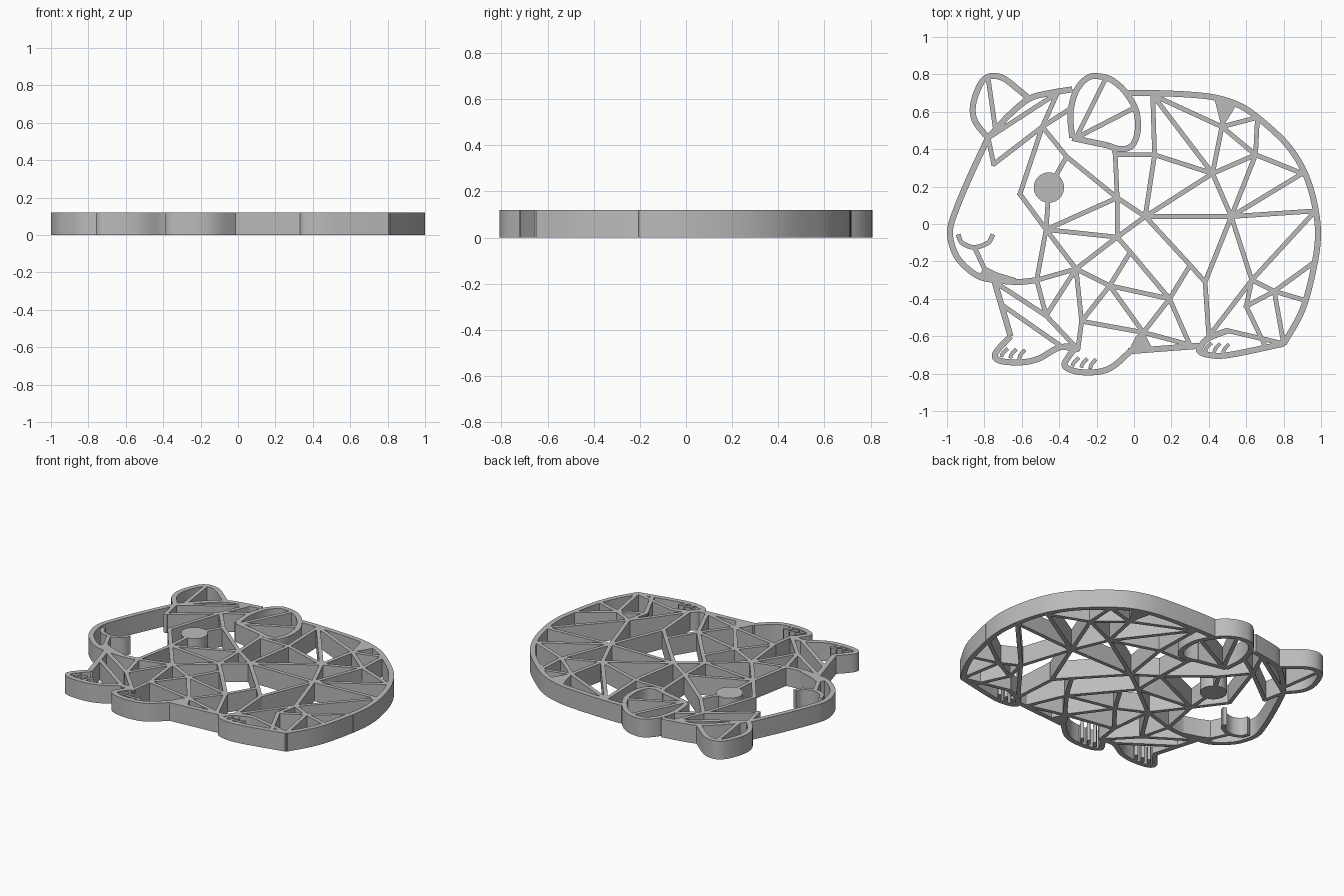
import bpy
import bmesh
from math import cos, sin, tau
from mathutils import Vector

HEIGHT = 0.12
RIM = 0.032
STRUT = 0.025

default_cube = bpy.data.objects.get("Cube")
if default_cube:
    bpy.data.objects.remove(default_cube, do_unlink=True)

grey = bpy.data.materials.new("plain grey")
grey.use_nodes = True
grey.diffuse_color = (0.5, 0.5, 0.5, 1)
grey.node_tree.nodes["Principled BSDF"].inputs["Base Color"].default_value = grey.diffuse_color


def make_object(name, bm):
    mesh = bpy.data.meshes.new(name)
    bm.to_mesh(mesh)
    bm.free()
    mesh.materials.append(grey)
    obj = bpy.data.objects.new(name, mesh)
    bpy.context.collection.objects.link(obj)
    bpy.ops.object.select_all(action="DESELECT")
    obj.select_set(True)
    bpy.context.view_layer.objects.active = obj
    return obj


def smooth(points, closed=False, steps=6):
    """Catmull-Rom curve through the given points."""
    pts = [Vector(p) for p in points]
    n = len(pts)
    get = (lambda i: pts[i % n]) if closed else (lambda i: pts[max(0, min(n - 1, i))])
    result = []
    for i in range(n if closed else n - 1):
        a, b, c, d = (get(i + k) for k in (-1, 0, 1, 2))
        for s in range(steps):
            t = s / steps
            result.append(b + (c - a) * t / 2 + (a * 2 - b * 5 + c * 4 - d) * t * t / 2
                          + (b * 3 - a - c * 3 + d) * t ** 3 / 2)
    return result if closed else result + [pts[-1]]


def wall(name, paths, width, closed=False):
    """Upright ribbons that follow each path, thickened about their centre line."""
    bm = bmesh.new()
    for path in paths:
        low = [bm.verts.new((p[0], p[1], 0)) for p in path]
        high = [bm.verts.new((p[0], p[1], HEIGHT)) for p in path]
        n = len(path)
        for i in range(n if closed else n - 1):
            j = (i + 1) % n
            bm.faces.new((low[i], low[j], high[j], high[i]))
    obj = make_object(name, bm)
    solid = obj.modifiers.new("thickness", "SOLIDIFY")
    solid.thickness = width
    solid.offset = 0
    solid.use_even_offset = True
    bpy.ops.object.modifier_apply(modifier=solid.name)
    bpy.ops.object.shade_smooth_by_angle()
    return obj


def slab(name, points):
    """Solid plate of full height with the given outline."""
    bm = bmesh.new()
    face = bm.faces.new([bm.verts.new((p[0], p[1], 0)) for p in points])
    top = bmesh.ops.extrude_face_region(bm, geom=[face])["geom"]
    bmesh.ops.translate(bm, vec=(0, 0, HEIGHT),
                        verts=[v for v in top if isinstance(v, bmesh.types.BMVert)])
    bmesh.ops.recalc_face_normals(bm, faces=bm.faces)
    make_object(name, bm)
    bpy.ops.object.shade_smooth_by_angle()


# Outer rim, part by part
rims = {
    "face_rim": [(-.78, .46), (-.87, .27), (-.95, .08), (-.984, -.04), (-.96, -.15),
                 (-.91, -.22), (-.83, -.28), (-.74, -.3), (-.62, -.31), (-.52, -.3)],
    "forehead_rim": [(-.78, .46), (-.67, .58), (-.56, .67), (-.45, .7), (-.33, .72)],
    "far_ear_rim": [(-.78, .46), (-.85, .55), (-.86, .64), (-.82, .75), (-.77, .79),
                    (-.7, .78), (-.62, .72), (-.56, .67)],
    "back_rim": [(-.03, .7), (.11, .7), (.32, .69), (.46, .67), (.59, .62), (.72, .52),
                 (.83, .41), (.91, .28), (.96, .13), (.984, -.05), (.96, -.24),
                 (.9, -.46), (.8, -.64)],
    "hind_paw_rim": [(.8, -.64), (.51, -.7), (.4, -.7), (.35, -.68), (.36, -.65),
                     (.4, -.61), (.5, -.57)],
    "middle_paw_rim": [(-.02, -.68), (-.11, -.76), (-.19, -.79), (-.3, -.79),
                       (-.37, -.76), (-.35, -.71), (-.31, -.66)],
    "front_paw_rim": [(-.31, -.66), (-.4, -.66), (-.51, -.72), (-.61, -.74),
                      (-.72, -.73), (-.74, -.69), (-.66, -.6)],
}
for name, points in rims.items():
    wall(name, [smooth(points)], RIM)

near_ear = [(-.14, .42), (-.33, .46), (-.34, .59), (-.31, .71), (-.25, .78), (-.19, .79),
            (-.12, .77), (-.05, .71), (.01, .61), (.02, .5), (-.01, .42), (-.07, .4)]
# The first span of the ear stays straight
wall("near_ear_rim", [smooth(near_ear[1:] + near_ear[:1])], RIM)
wall("near_ear_base", [near_ear[:2]], RIM)
wall("belly_rim", [[(.37, -.65), (-.03, -.68)]], RIM)
wall("front_leg_rim", [[(-.66, -.6), (-.745, -.31)]], RIM)

# Eye, mouth and solid corners
slab("eye", [(-.455 + .081 * cos(tau * i / 48), .195 + .081 * sin(tau * i / 48)) for i in range(48)])
wall("mouth", [smooth([(-.94, -.055), (-.92, -.1), (-.855, -.125), (-.78, -.1), (-.755, -.055)])], STRUT)
wall("nose_line", [[(-.855, -.12), (-.79, -.26)]], STRUT)
slab("chin_fill", [(-.8, -.225), (-.73, -.26), (-.63, -.29), (-.66, -.31), (-.76, -.3), (-.83, -.28)])
slab("back_fill", [(.43, .67), (.55, .64), (.47, .51)])
slab("belly_fill", [(-.03, -.68), (.1, -.67), (.05, -.57), (.01, -.6)])

# Joints of the inner lattice
joints = dict(
    ear_low=(-.78, .46), ear_top=(-.78, .78), ear_in=(-.74, .5), cheek=(-.75, .32),
    crown=(-.41, .7), crest=(-.35, .61), brow=(-.49, .52), temple=(-.61, .16),
    lid=(-.36, .36), eye=(-.455, .195), jaw=(-.47, -.03), neck=(-.09, .14),
    nape=(-.1, .37), throat=(-.52, -.3), chest=(-.31, -.24), collar=(-.09, -.07),
    lobe=(-.11, .41), tuft=(-.31, .46), tip=(-.15, .78), side=(0, .62),
)
joints.update(
    shoulder=(.06, .04), ridge=(.11, .37), withers=(.1, .69), hub=(.42, .27),
    loin=(.47, .52), croup=(.66, .57), rump=(.65, .37), tail=(.9, .27),
    flank=(.52, .04), haunch=(.97, .07), hip=(.63, -.3), stifle=(.75, -.36),
    seat=(.97, -.2), thigh=(.92, -.41), hock=(.6, -.44), heel=(.8, -.64),
    sole=(.7, -.65), groin=(.38, -.31), ankle=(.4, -.6), crease=(.3, -.22), instep=(.5, -.57),
)
joints.update(
    ribs=(-.02, -.15), heart=(-.13, -.33), belly=(.19, -.4), navel=(.05, -.58),
    elbow=(-.28, -.52), wrist=(-.3, -.67), hem=(.3, -.65), pad=(.35, -.66),
    forearm=(-.47, -.49), chin=(-.73, -.32), foreleg=(-.71, -.43), pastern=(-.38, -.66),
)

# Struts: each line is a chain of joints
lattice = {
    "ear_struts": ["ear_top ear_in", "tip tuft side"],
    "head_struts": ["ear_low cheek brow", "ear_low crown brow crest", "brow temple jaw",
                    "brow lid neck jaw", "lid eye jaw collar neck nape ridge", "lobe nape",
                    "throat jaw chest throat"],
    "back_struts": ["neck shoulder collar chest", "shoulder ridge withers hub ridge",
                    "withers loin croup rump loin hub rump tail flank rump",
                    "shoulder hub flank haunch hip flank shoulder"],
    "rear_struts": ["shoulder crease groin flank", "groin ankle hip stifle hock hip",
                    "seat stifle thigh", "stifle heel", "hock sole", "ankle pad", "instep heel"],
    "belly_struts": ["collar ribs belly crease", "ribs heart chest elbow wrist",
                     "belly heart navel belly hem", "heart elbow navel pad"],
    "leg_struts": ["chest forearm throat", "chin forearm wrist", "foreleg pastern wrist"],
}
for name, chains in lattice.items():
    segments = []
    for chain in chains:
        spots = [Vector(joints[word]) for word in chain.split()]
        for a, b in zip(spots, spots[1:]):
            reach = (b - a).normalized() * STRUT / 3
            segments.append([a - reach, b + reach])
    wall(name, segments, STRUT)

# Three claws on each paw
paws = {"front_claws": (-.71, -.71), "middle_claws": (-.33, -.76), "hind_claws": (.38, -.68)}
for name, (x, y) in paws.items():
    claws = [smooth([(x + k * .048, y - k * .008), (x + .01 + k * .046, y + .02 - k * .006),
                     (x + .035 + k * .046, y + .045 - k * .004)]) for k in range(3)]
    wall(name, claws, .02)
